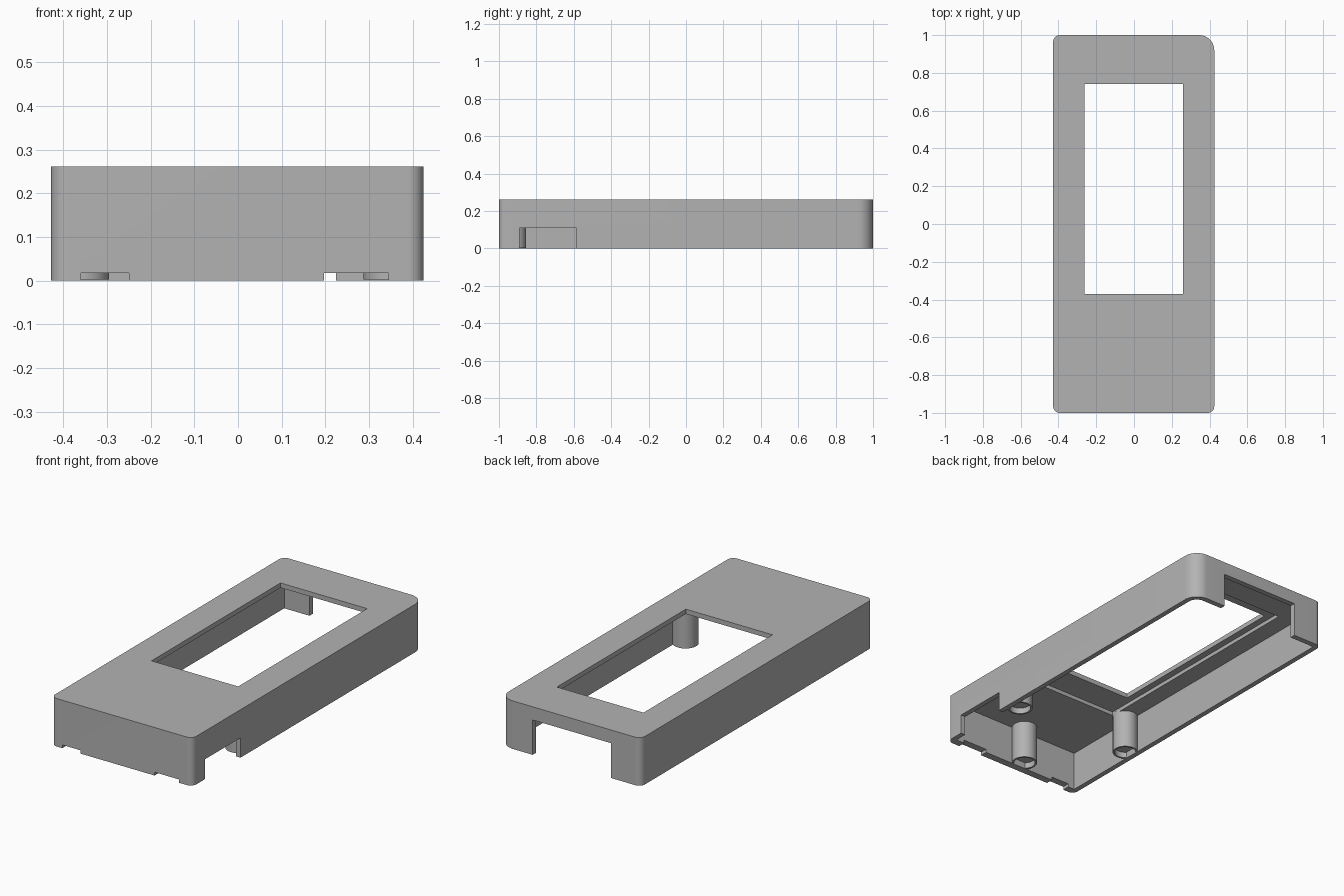
import bpy
import bmesh
from math import cos, sin, pi, radians

cube = bpy.data.objects.get("Cube")
if cube:
    bpy.data.objects.remove(cube, do_unlink=True)

grey = bpy.data.materials.new("matte_grey")
grey.use_nodes = True
colour = (0.45, 0.45, 0.45, 1)
grey.diffuse_color = colour
grey.node_tree.nodes["Principled BSDF"].inputs["Base Color"].default_value = colour


def finish(name, bm):
    bmesh.ops.recalc_face_normals(bm, faces=bm.faces)
    mesh = bpy.data.meshes.new(name)
    bm.to_mesh(mesh)
    bm.free()
    mesh.materials.append(grey)
    obj = bpy.data.objects.new(name, mesh)
    bpy.context.collection.objects.link(obj)
    return obj


def slab(name, x, y, z, radii=(0, 0, 0, 0), steps=10):
    """Upright block; radii run back left, back right, front right, front left."""
    corners = ((x[1], y[1]), (x[0], y[1]), (x[0], y[0]), (x[1], y[0]))
    signs = ((1, 1), (-1, 1), (-1, -1), (1, -1))
    bm = bmesh.new()
    ring = []
    for i, ((cx, cy), (sx, sy), r) in enumerate(zip(corners, signs, radii)):
        if r == 0:
            ring.append(bm.verts.new((cx, cy, z[0])))
            continue
        for k in range(steps + 1):
            a = (i + k / steps) * pi / 2
            ring.append(bm.verts.new((cx - sx * r + r * cos(a),
                                      cy - sy * r + r * sin(a), z[0])))
    base = bm.faces.new(ring)
    top = bmesh.ops.extrude_face_region(bm, geom=[base])["geom"]
    for v in top:
        if isinstance(v, bmesh.types.BMVert):
            v.co.z = z[1]
    return finish(name, bm)


def cut(target, cutter):
    mod = target.modifiers.new("cut", "BOOLEAN")
    mod.operation = "DIFFERENCE"
    mod.solver = "EXACT"
    mod.object = cutter
    bpy.ops.object.select_all(action="DESELECT")
    bpy.context.view_layer.objects.active = target
    target.select_set(True)
    bpy.ops.object.modifier_apply(modifier=mod.name)
    bpy.data.objects.remove(cutter, do_unlink=True)


def smooth(obj):
    bpy.ops.object.select_all(action="DESELECT")
    bpy.context.view_layer.objects.active = obj
    obj.select_set(True)
    bpy.ops.object.shade_smooth_by_angle(angle=radians(30))


# Outer shell, with one larger rounded corner
shell = slab("case_shell", (-0.428, 0.425), (-1, 1), (0, 0.262),
             (0.08, 0.035, 0.035, 0.035))

# Hollow interior, shallow screen recess and screen window
cut(shell, slab("cavity", (-0.4, 0.397), (-0.96, 0.97), (-0.1, 0.215),
                (0.05, 0, 0, 0)))
cut(shell, slab("screen_recess", (-0.3, 0.3), (-0.53, 0.81), (0.1, 0.236)))
cut(shell, slab("screen_window", (-0.263, 0.26), (-0.37, 0.742), (0.1, 0.4)))

# Back opening, side port and two small front notches
cut(shell, slab("back_opening", (-0.248, 0.225), (0.9, 1.1), (-0.1, 0.19)))
cut(shell, slab("side_port", (0.35, 0.5), (-0.89, -0.585), (-0.1, 0.108)))
for x in ((-0.36, -0.25), (0.197, 0.345)):
    cut(shell, slab("front_notch", x, (-1.1, -0.94), (-0.1, 0.018)))
smooth(shell)


# Hollow-ended support posts, turned from a profile
def post(name, x, y):
    bm = bmesh.new()
    n = 32
    rings = []
    for r, z in ((0.065, 0.225), (0.065, 0.003), (0.055, 0.003), (0.055, 0.035)):
        rings.append([bm.verts.new((x + r * cos(2 * pi * k / n),
                                    y + r * sin(2 * pi * k / n), z)) for k in range(n)])
    for a, b in zip(rings, rings[1:]):
        for k in range(n):
            j = (k + 1) % n
            bm.faces.new((a[k], a[j], b[j], b[k]))
    bm.faces.new(rings[0])
    bm.faces.new(rings[-1])
    smooth(finish(name, bm))


post("front_post", -0.03, -0.92)
post("right_post", -0.36, -0.5)
post("left_post", 0.353, -0.5)
